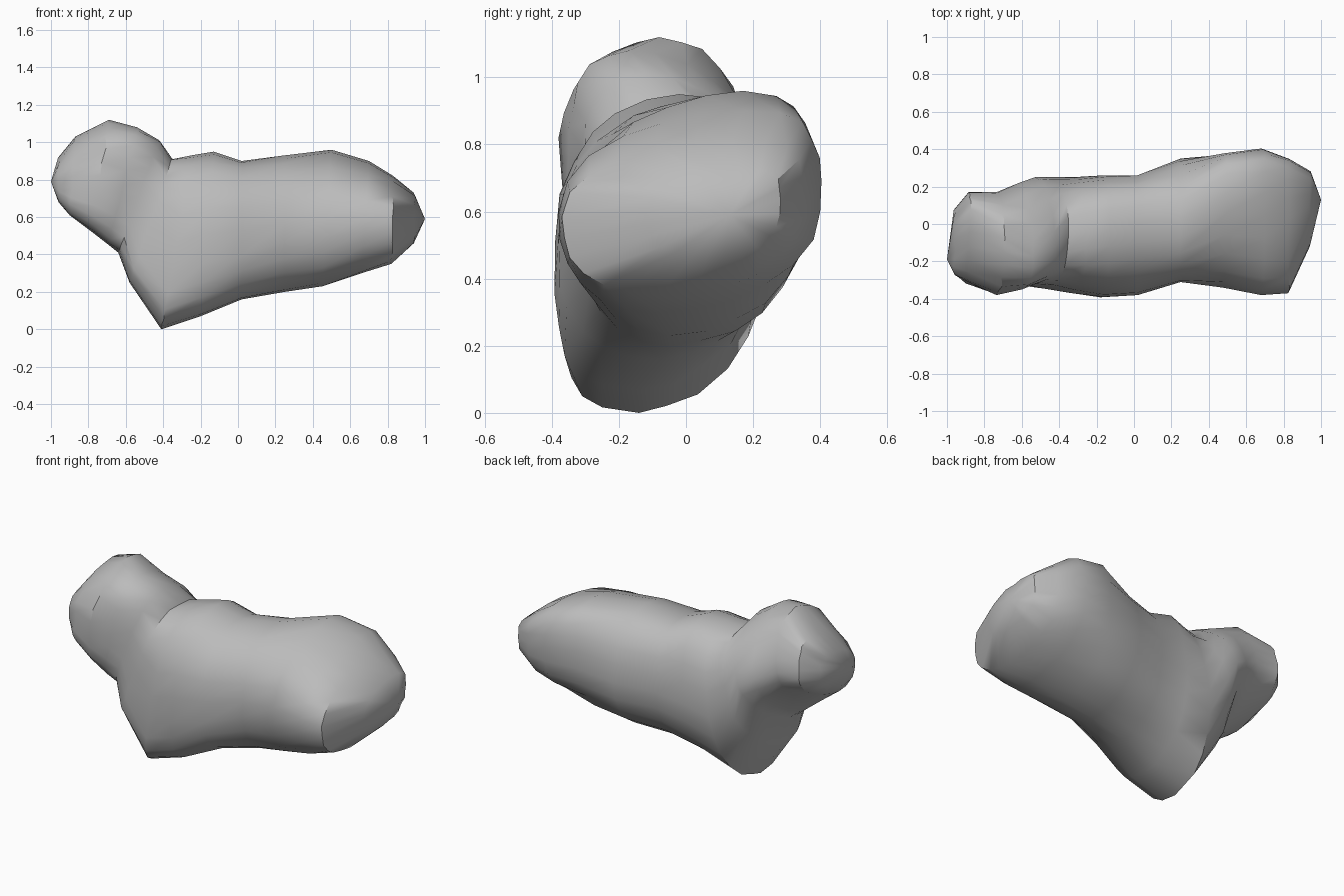
import bpy
import bmesh
import math
import random
from mathutils import Vector

random.seed(4)
SIDES = 24

default_cube = bpy.data.objects.get("Cube")
if default_cube:
    bpy.data.objects.remove(default_cube, do_unlink=True)


def make_material(name, colour):
    material = bpy.data.materials.new(name)
    material.use_nodes = True
    material.diffuse_color = colour
    material.node_tree.nodes["Principled BSDF"].inputs["Base Color"].default_value = colour
    return material


# Cross-sections along the bent body: top point, bottom point, front y, back y
SECTIONS = [
    ((-.96, -.03, .92), (-.96, -.18, .68), -.27, .08),
    ((-.87, .02, 1.03), (-.90, -.20, .61), -.31, .17),
    ((-.69, -.08, 1.12), (-.78, -.20, .52), -.38, .17),
    ((-.54, -.17, 1.08), (-.69, -.18, .45), -.35, .22),
    ((-.42, -.12, 1.01), (-.64, -.16, .41), -.32, .25),
    ((-.35, -.06, .91), (-.58, -.16, .25), -.33, .25),
    ((-.25, -.04, .93), (-.41, -.14, .00), -.37, .25),
    ((-.13, -.02, .95), (-.20, -.14, .07), -.39, .26),
    ((.02, .00, .90), (.02, -.07, .16), -.38, .26),
    ((.25, .02, .93), (.25, -.05, .20), -.31, .35),
    ((.50, .17, .96), (.45, -.05, .23), -.34, .37),
    ((.70, .17, .90), (.66, -.08, .30), -.38, .40),
    ((.83, .14, .82), (.82, -.08, .35), -.37, .35),
    ((.94, .16, .73), (.94, .06, .46), -.12, .28),
]
HEAD_TIP = Vector((-1, -.19, .79))
TAIL_TIP = Vector((1, .13, .59))

# Roundness of the upper half, lower front and lower back: lower is fuller
HEAD_SHAPE = (1.0, .92, 1.22)
CHEST_SHAPE = (.87, .77, .98)
TAIL_SHAPE = (.90, .97, .94)


def power(value, exponent):
    return math.copysign(abs(value) ** exponent, value)


def section_points(top, bottom, front, back):
    """Closed lumpy oval through the four extremes of a section."""
    top, bottom = Vector(top), Vector(bottom)
    centre = (top + bottom) / 2
    centre.y = (front + back) / 2
    half_width = Vector((0, (back - front) / 2, 0))
    shape = HEAD_SHAPE if centre.x < -.5 else CHEST_SHAPE if centre.x < .1 else TAIL_SHAPE
    points = []
    for i in range(SIDES):
        angle = math.tau * i / SIDES
        up, side = math.cos(angle), math.sin(angle)
        exponent = shape[0] if up > 0 else shape[1] if side < 0 else shape[2]
        arm = (top if up > 0 else bottom) - centre
        reach = abs(power(up, exponent))
        # Sideways lean fades in late so the section stays within its width
        lean = Vector((arm.x * reach, arm.y * reach ** 2, arm.z * reach))
        point = centre + lean + half_width * power(side, exponent)
        if i % (SIDES // 4):
            point += Vector([random.uniform(-.006, .006) for axis in range(3)])
        points.append(point)
    return points


# Lofted body with head at one end and a rounded tail end at the other
bm = bmesh.new()
rings = [[bm.verts.new(p) for p in section_points(*s)] for s in SECTIONS]
for ring, following in zip(rings, rings[1:]):
    for i in range(SIDES):
        j = (i + 1) % SIDES
        bm.faces.new((ring[i], ring[j], following[j], following[i]))
for ring, tip in ((rings[0], HEAD_TIP), (rings[-1], TAIL_TIP)):
    tip_vert = bm.verts.new(tip)
    for i in range(SIDES):
        bm.faces.new((ring[i], ring[(i + 1) % SIDES], tip_vert))
bmesh.ops.recalc_face_normals(bm, faces=bm.faces)
mesh = bpy.data.meshes.new("lumpy_body")
bm.to_mesh(mesh)
bm.free()
mesh.materials.append(make_material("plain grey", (.5, .5, .5, 1)))

body = bpy.data.objects.new("lumpy_body", mesh)
bpy.context.collection.objects.link(body)
bpy.ops.object.select_all(action="DESELECT")
body.select_set(True)
bpy.context.view_layer.objects.active = body
bpy.ops.object.shade_smooth_by_angle(angle=math.radians(35))
